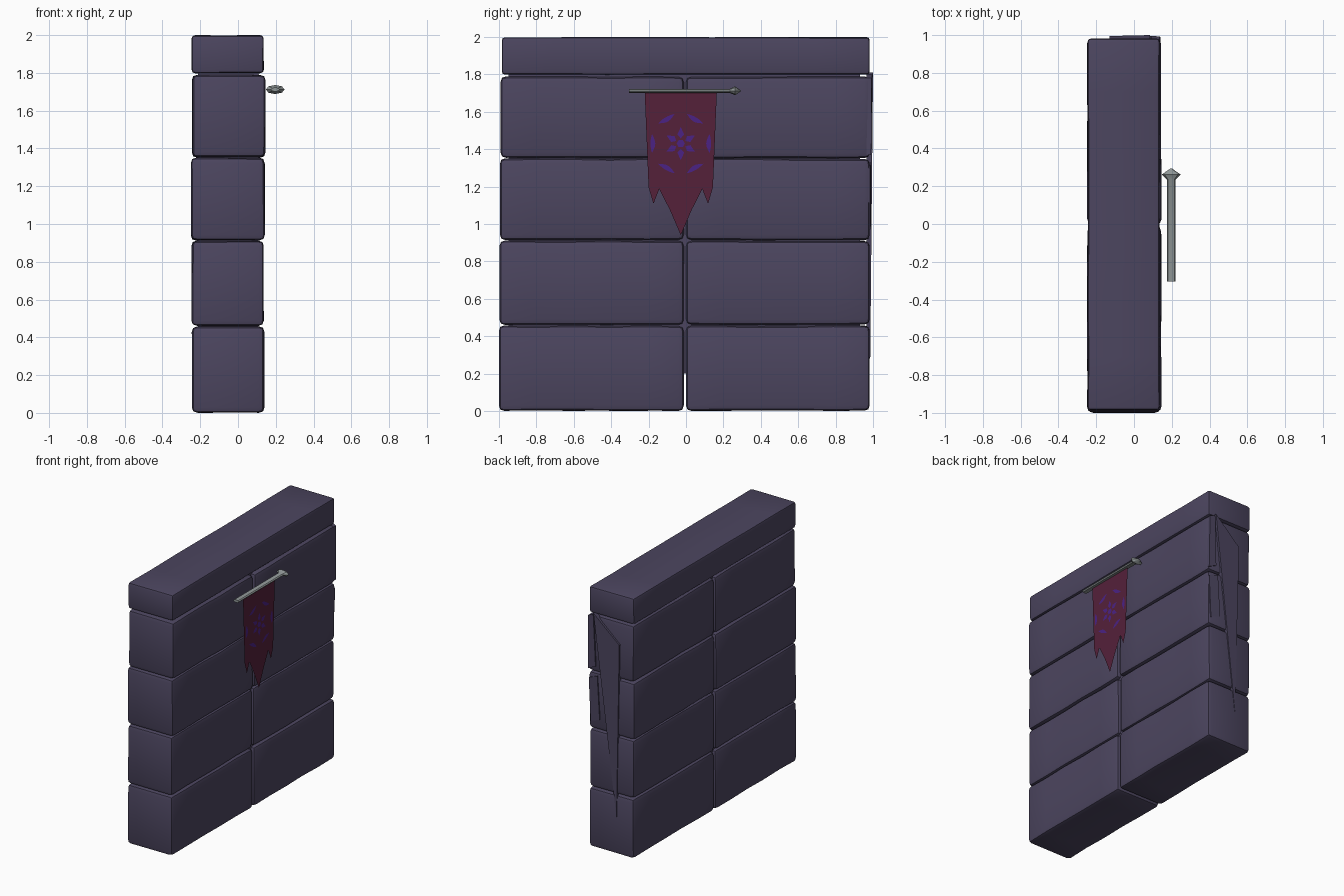
import bpy, bmesh, math, random
from mathutils import Vector, Matrix

if "Cube" in bpy.data.objects:
    bpy.data.objects.remove(bpy.data.objects["Cube"])

random.seed(4)


def material(name, rgb):
    m = bpy.data.materials.new(name)
    m.diffuse_color = (*rgb, 1)
    m.use_nodes = True
    m.node_tree.nodes["Principled BSDF"].inputs["Base Color"].default_value = m.diffuse_color
    return m


STONE = material("slate purple stone", (0.072, 0.060, 0.115))
CLOTH = material("dark red cloth", (0.090, 0.015, 0.042))
VIOLET = material("violet emblem", (0.070, 0.016, 0.235))
METAL = material("grey metal", (0.27, 0.30, 0.30))


def finish(bm, name, mat, smooth=None):
    me = bpy.data.meshes.new(name)
    bm.to_mesh(me)
    bm.free()
    me.materials.append(mat)
    ob = bpy.data.objects.new(name, me)
    bpy.context.collection.objects.link(ob)
    if smooth:
        bpy.ops.object.select_all(action='DESELECT')
        ob.select_set(True)
        bpy.context.view_layer.objects.active = ob
        bpy.ops.object.shade_smooth_by_angle(angle=math.radians(smooth))
    return ob


def block(name, x, y, z, bevel=0.028, jitter=0.005, cuts=4):
    """Roughly hewn stone: cut along its length, bevelled and slightly uneven."""
    bm = bmesh.new()
    bmesh.ops.create_cube(bm, size=1)
    size = Vector((x[1] - x[0], y[1] - y[0], z[1] - z[0]))
    mid = Vector((x[0] + x[1], y[0] + y[1], z[0] + z[1])) / 2
    for v in bm.verts:
        v.co = Vector([v.co[i] * size[i] + mid[i] for i in range(3)])
    for i in range(1, cuts + 1):
        at = y[0] + size.y * i / (cuts + 1)
        bmesh.ops.bisect_plane(bm, geom=bm.verts[:] + bm.edges[:] + bm.faces[:],
                               plane_co=(0, at, 0), plane_no=(0, 1, 0))
    sharp = [e for e in bm.edges if e.calc_face_angle(0) > 1]
    for v in bm.verts:   # uneven, inwards only
        for i in (0, 2):
            v.co[i] += random.uniform(0, jitter) * (1 if v.co[i] < mid[i] else -1)
    bmesh.ops.bevel(bm, geom=sharp, offset=bevel, offset_type='OFFSET',
                    segments=2, profile=0.55, affect='EDGES', clamp_overlap=True)
    return finish(bm, name, STONE, 35)


# Four courses of two stones, and the coping on top
courses = [(0.0, 0.458, -0.245, 0.141), (0.46, 0.912, -0.247, 0.137),
           (0.912, 1.352, -0.25, 0.143), (1.35, 1.79, -0.245, 0.147)]
for i, (z0, z1, x0, x1) in enumerate(courses):
    block(f"stone_left_{i + 1}", (x0, x1), (-1 + 0.003 * i, -0.012), (z0, z1))
    block(f"stone_right_{i + 1}", (x0, x1), (0.0, 0.982), (z0, z1))
block("coping_stone", (-0.246, 0.137), (-0.985, 0.982), (1.797, 2.0), 0.018, 0.003, 6)

# Recessed filling behind the joints
bm = bmesh.new()
bmesh.ops.create_cube(bm, size=1, matrix=Matrix.Translation((-0.052, -0.01, 1.03))
                      @ Matrix.Diagonal((0.32, 1.88, 1.66, 1)))
finish(bm, "joint_filling", STONE)


def shard(name, pts, depth):
    """Thin splinter standing on the far end of the wall; pts are (x, z)."""
    bm = bmesh.new()
    back = [bm.verts.new((x, 0.965, z)) for x, z in pts]
    front = [bm.verts.new((x, d, z)) for (x, z), d in zip(pts, depth)]
    n = len(pts)
    bm.faces.new(back)
    bm.faces.new(front[::-1])
    for i in range(n):
        bm.faces.new((back[i], front[i], front[(i + 1) % n], back[(i + 1) % n]))
    bmesh.ops.recalc_face_normals(bm, faces=bm.faces)
    finish(bm, name, STONE)


shard("end_splinter", [(0.085, 1.81), (-0.13, 1.62), (-0.10, 0.28)], (1.0, 0.995, 0.985))
shard("end_chip_upper", [(0.135, 1.78), (0.09, 1.80), (0.075, 1.40), (0.14, 1.37)],
      (0.993, 0.996, 0.99, 0.99))
shard("end_chip_lower", [(0.135, 1.30), (0.06, 1.33), (0.04, 1.0), (0.12, 0.97)],
      (0.985, 0.99, 0.99, 0.985))

# Banner pole with pointed tip, flattened in height: (y, radius) profile
ROD = (0.197, 1.712)
bm = bmesh.new()
SIDES = 8
rings = []
for y, r in [(-0.305, 0.023), (0.235, 0.023), (0.262, 0.05), (0.294, 0.004)]:
    rings.append([bm.verts.new((ROD[0] + r * math.cos(2 * math.pi * k / SIDES), y,
                                ROD[1] + 0.48 * r * math.sin(2 * math.pi * k / SIDES)))
                  for k in range(SIDES)])
for a, b in zip(rings, rings[1:]):
    for k in range(SIDES):
        j = (k + 1) % SIDES
        bm.faces.new((a[k], a[j], b[j], b[k]))
bm.faces.new(rings[0])
bm.faces.new(rings[-1])
bmesh.ops.recalc_face_normals(bm, faces=bm.faces)
finish(bm, "banner_pole", METAL, 30)

# Banner cloth: half outline mirrored about its centre line
CY = -0.028
half = [(0.193, 1.712), (0.172, 1.196), (0.146, 1.108), (0.115, 1.187), (0.058, 1.075)]
outline = [(CY + d, z) for d, z in half] + [(CY, 0.94)] + [(CY - d, z) for d, z in half[::-1]]
bm = bmesh.new()
face = bm.faces.new([bm.verts.new((ROD[0], y, z)) for y, z in outline])
face.normal_update()
if face.normal.x < 0:
    face.normal_flip()
bmesh.ops.triangulate(bm, faces=bm.faces[:])
finish(bm, "banner_cloth", CLOTH)

# Emblem: thin star of six petals inside a ring of six crescents
CZ = 1.43
bm = bmesh.new()


def plate(polar):
    f = bm.faces.new([bm.verts.new((ROD[0] + 0.003, CY + r * math.cos(a), CZ + r * math.sin(a)))
                      for r, a in polar])
    f.normal_update()
    if f.normal.x < 0:
        f.normal_flip()


for k in range(6):
    a = math.pi / 2 + k * math.pi / 3
    plate([(0.028, a), (0.052, a - 0.36), (0.088, a), (0.052, a + 0.36)])
    b = k * math.pi / 3
    ts = [-1 + 2 * i / 6 for i in range(7)]
    plate([(0.162, b + 0.32 * t) for t in ts]
          + [(0.162 - 0.026 * (1 - t * t), b + 0.32 * t) for t in ts[-2:0:-1]])
plate([(0.022, k * math.pi / 3) for k in range(6)])
finish(bm, "banner_emblem", VIOLET)
